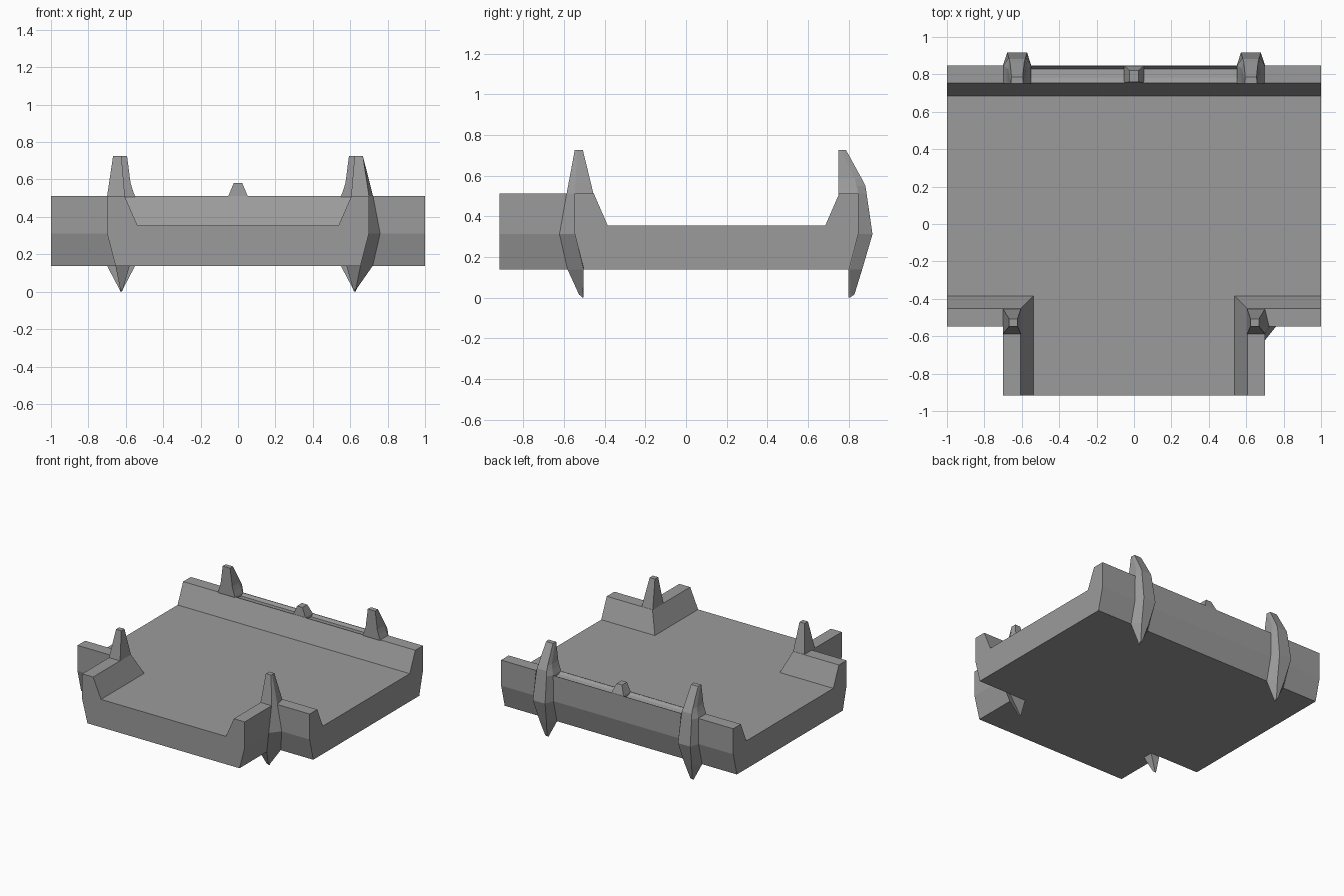
import bpy, bmesh

if "Cube" in bpy.data.objects:
    bpy.data.objects.remove(bpy.data.objects["Cube"])

# Dark grey shared by every part
grey = bpy.data.materials.new("dark_grey")
grey.diffuse_color = (0.33, 0.33, 0.33, 1)
grey.use_nodes = True
grey.node_tree.nodes["Principled BSDF"].inputs["Base Color"].default_value = grey.diffuse_color


def finish(bm, name):
    bmesh.ops.remove_doubles(bm, verts=bm.verts, dist=1e-5)
    bmesh.ops.recalc_face_normals(bm, faces=bm.faces)
    me = bpy.data.meshes.new(name)
    bm.to_mesh(me)
    bm.free()
    me.materials.append(grey)
    ob = bpy.data.objects.new(name, me)
    bpy.context.collection.objects.link(ob)
    return ob


def loft(name, sections):
    """Closed skin through rings that share one point count."""
    bm = bmesh.new()
    rings = [[bm.verts.new(p) for p in s] for s in sections]
    n = len(rings[0])
    for a, b in zip(rings, rings[1:]):
        for i in range(n):
            j = (i + 1) % n
            bm.faces.new((a[i], a[j], b[j], b[i]))
    bm.faces.new(rings[0])
    bm.faces.new(rings[-1])
    return finish(bm, name)


# T-shaped deck: wall profile (inset, z) carried round the T outline
def outline(d, z):
    r, f, c = 0.847 - d, -0.547 + d, 0.70 - d
    pts = [(-1, r), (1, r), (1, f), (c, f), (c, -0.917),
           (-c, -0.917), (-c, f), (-1, f)]
    return [(x, y, z) for x, y in pts]


profile = [(0.045, 0.138), (0, 0.312), (0, 0.511), (0.094, 0.511), (0.162, 0.355)]
bm = bmesh.new()
rings = [[bm.verts.new(p) for p in outline(d, z)] for d, z in profile]
for a, b in zip(rings, rings[1:]):
    for i in (0, 2, 3, 5, 6):
        j = (i + 1) % 8
        bm.faces.new((a[i], a[j], b[j], b[i]))
for i in (1, 4, 7):  # flat cut ends
    j = (i + 1) % 8
    bm.faces.new([r[i] for r in rings] + [r[j] for r in reversed(rings)])
bm.faces.new(rings[0])
bm.faces.new(rings[-1])
deck = finish(bm, "deck")

# Shallow grooves along the top of the rear wall
groove = [(0.759, 0.54), (0.759, 0.510), (0.78, 0.497), (0.829, 0.489),
          (0.844, 0.510), (0.844, 0.54)]
for x0, x1 in ((-0.58, -0.04), (0.04, 0.58)):
    cutter = loft("groove_cutter", [[(x, y, z) for y, z in groove] for x in (x0, x1)])
    cutter.hide_render = True
    mod = deck.modifiers.new("groove", 'BOOLEAN')
    mod.operation = 'DIFFERENCE'
    mod.solver = 'EXACT'
    mod.object = cutter
    bpy.context.view_layer.objects.active = deck
    bpy.ops.object.modifier_apply(modifier=mod.name)
    bpy.data.objects.remove(cutter)

# Rear fins: z, inner y, shoulder y, outer y, shoulder half width, outer half width
rear = [(0.725, 0.75, 0.765, 0.787, 0.032, 0.030),
        (0.585, 0.75, 0.83, 0.864, 0.050, 0.038),
        (0.55, 0.75, 0.838, 0.882, 0.060, 0.042),
        (0.511, 0.75, 0.847, 0.888, 0.074, 0.045),
        (0.312, 0.79, 0.847, 0.917, 0.076, 0.053),
        (0.138, 0.80, 0.805, 0.866, 0.075, 0.030),
        (0.015, 0.80, 0.81, 0.828, 0.010, 0.007),
        (0.0, 0.80, 0.802, 0.805, 0.004, 0.003)]
for side, label in ((-1, "left"), (1, "right")):
    cx = 0.625 * side
    loft("rear_fin_" + label, [
        [(cx - w, yi, z), (cx + w, yi, z), (cx + w, ys, z),
         (cx + wo, yo, z), (cx - wo, yo, z), (cx - w, ys, z)]
        for z, yi, ys, yo, w, wo in rear])

# Front corner fins: z, inner x, inner y, notch x, notch y, brace x, brace y
front = [(0.725, 0.623, -0.507, 0.668, -0.535, 0.668, -0.547),
         (0.511, 0.605, -0.455, 0.70, -0.547, 0.722, -0.587),
         (0.312, 0.605, -0.455, 0.70, -0.547, 0.76, -0.622),
         (0.138, 0.58, -0.503, 0.655, -0.503, 0.72, -0.582),
         (0.015, 0.615, -0.505, 0.630, -0.506, 0.634, -0.526),
         (0.0, 0.620, -0.505, 0.626, -0.506, 0.628, -0.509)]
for side, label in ((-1, "left"), (1, "right")):
    sections = []
    for z, xi, yi, xn, yn, xb, yb in front:
        if side < 0:  # the left fin has no brace in the notch
            xb, yb = min(xb, xn), max(yb, -0.587)
        sections.append([(side * x, y, z) for x, y in
                         ((xi, yi), (xn, yi), (xb, yn), (xn, yb), (xi, yb))])
    loft("front_fin_" + label, sections)

# Small stud in the middle of the rear wall
loft("rear_stud", [[(-w, y0, z), (w, y0, z), (w, y1, z), (-w, y1, z)]
                   for z, w, y0, y1 in ((0.465, 0.054, 0.765, 0.84),
                                        (0.511, 0.052, 0.755, 0.845),
                                        (0.58, 0.023, 0.76, 0.82))])
